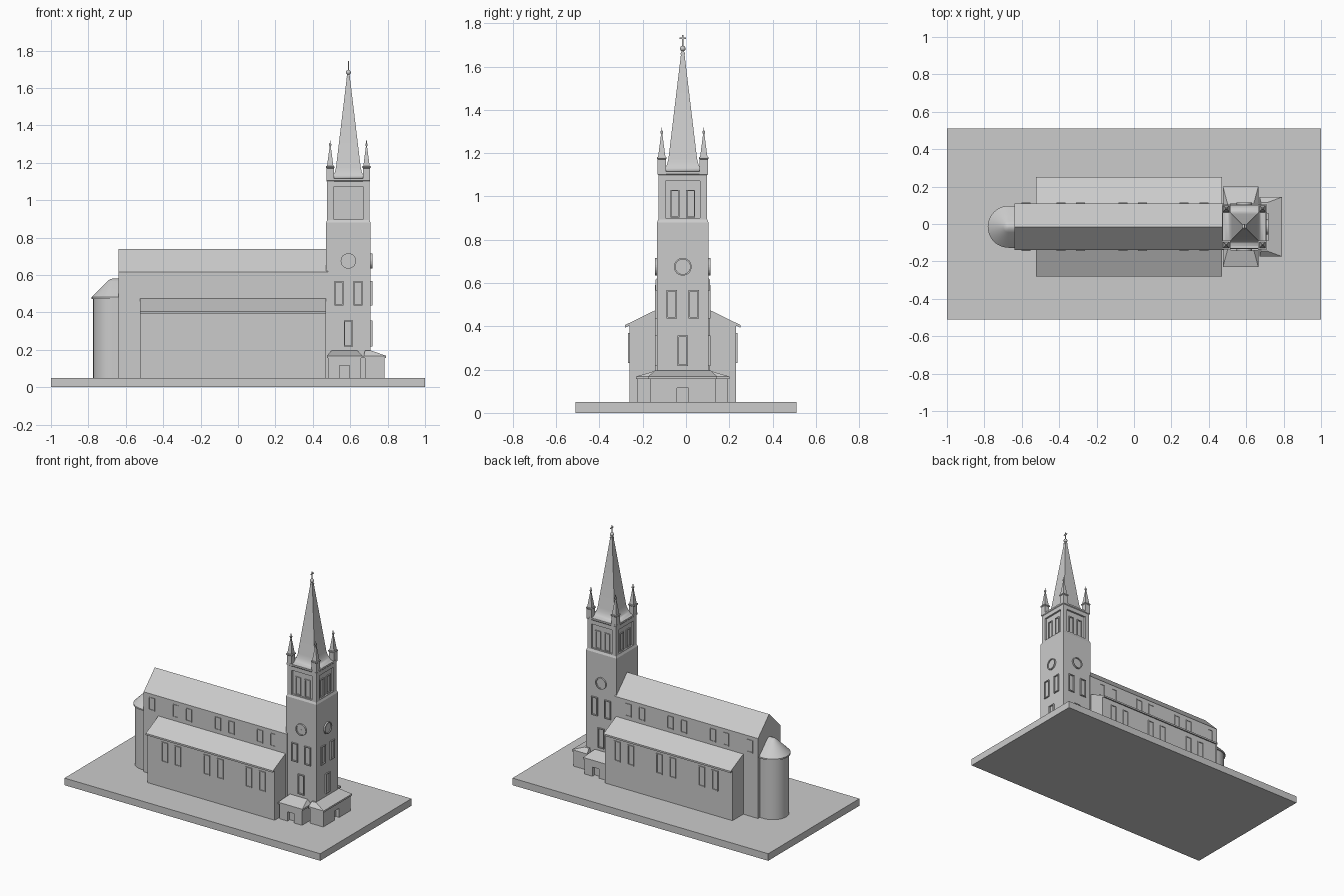
import bpy, bmesh, math
from mathutils import Vector

if "Cube" in bpy.data.objects:
    bpy.data.objects.remove(bpy.data.objects["Cube"])

YC = -0.015               # church axis
TX, TH = 0.59, 0.119      # tower centre and half width


def finish(name, bm, smooth=False):
    bmesh.ops.recalc_face_normals(bm, faces=bm.faces)
    me = bpy.data.meshes.new(name)
    bm.to_mesh(me)
    bm.free()
    ob = bpy.data.objects.new(name, me)
    bpy.context.collection.objects.link(ob)
    if smooth:
        bpy.ops.object.select_all(action='DESELECT')
        ob.select_set(True)
        bpy.context.view_layer.objects.active = ob
        bpy.ops.object.shade_smooth_by_angle(angle=math.radians(35))
    return ob


def loft(name, rings, smooth=False):
    """Closed solid through rings of equal point count."""
    bm = bmesh.new()
    vs = [[bm.verts.new(p) for p in r] for r in rings]
    n = len(rings[0])
    for a, b in zip(vs, vs[1:]):
        for i in range(n):
            bm.faces.new((a[i], a[(i + 1) % n], b[(i + 1) % n], b[i]))
    bm.faces.new(vs[0])
    bm.faces.new(vs[-1])
    return finish(name, bm, smooth)


def rect(x0, x1, y0, y1, z):
    return [(x0, y0, z), (x1, y0, z), (x1, y1, z), (x0, y1, z)]


def box(name, x0, x1, y0, y1, z0, z1):
    return loft(name, [rect(x0, x1, y0, y1, z0), rect(x0, x1, y0, y1, z1)])


def square_stack(name, cx, cy, profile, smooth=False):
    return loft(name, [rect(cx - h, cx + h, cy - h, cy + h, z) for h, z in profile], smooth)


def extrude_x(name, x0, x1, yz):
    return loft(name, [[(x, y, z) for y, z in yz] for x in (x0, x1)])


def on_wall(side, dist, cx=TX, cy=YC):
    """Maps (u, z, depth) onto a wall whose outward normal is side."""
    n = Vector((side[0], side[1], 0))
    t = Vector((abs(n.y), abs(n.x), 0))
    c = Vector((cx, cy, 0))
    return lambda u, z, d: c + n * (dist + d) + t * u + Vector((0, 0, z))


def ring(name, place, outer, inner, d0, d1):
    """Flat frame between two matching outlines."""
    bm = bmesh.new()
    loops = [[bm.verts.new(place(u, z, d)) for u, z in pts]
             for pts, d in ((outer, d0), (outer, d1), (inner, d1), (inner, d0))]
    n = len(outer)
    for k in range(4):
        a, b = loops[k], loops[(k + 1) % 4]
        for i in range(n):
            bm.faces.new((a[i], a[(i + 1) % n], b[(i + 1) % n], b[i]))
    return finish(name, bm)


def r2(u0, u1, z0, z1):
    return [(u0, z0), (u1, z0), (u1, z1), (u0, z1)]


def window(name, place, u, z0, z1, w=0.048, d=0.009, t=0.006):
    h = w / 2
    ring(name, place, r2(u - h, u + h, z0, z1),
         r2(u - h + t, u + h - t, z0 + t, z1 - t), -0.004, d)


FRONT, BACK, RIGHT, LEFT = (0, -1), (0, 1), (1, 0), (-1, 0)

# base slab
box("base", -1, 1, -0.51, 0.51, 0, 0.05)

# nave and side aisles
extrude_x("nave", -0.64, 0.48, [(YC + y, z) for y, z in
          ((-0.125, 0.05), (0.125, 0.05), (0.125, 0.615), (0, 0.74), (-0.125, 0.615))])
for s, side, tag in ((-1, FRONT, "front"), (1, BACK, "back")):
    extrude_x(tag + "_aisle", -0.525, 0.47, [(YC + s * y, z) for y, z in
              ((0.1, 0.05), (0.246, 0.05), (0.246, 0.403), (0.266, 0.394),
               (0.266, 0.406), (0.125, 0.475), (0.1, 0.475))])
    high, low = on_wall(side, 0.125, 0), on_wall(side, 0.246, 0)
    for x in (-0.577, -0.39, -0.287, -0.06, 0.045, 0.268, 0.373):
        window(tag + "_clerestory_window", high, x, 0.5, 0.59, d=0.004)
        if x > -0.5:
            window(tag + "_aisle_window", low, x, 0.23, 0.37, d=0.006)

# apse: round wall with conical roof running into the nave gable
def apse_ring(r, z):
    pts = [(-0.63, YC + r, z)]
    for i in range(25):
        a = math.pi / 2 + math.pi * i / 24
        pts.append((-0.67 + r * math.cos(a), YC + r * math.sin(a), z))
    return pts + [(-0.63, YC - r, z)]


loft("apse_wall", [apse_ring(0.104, 0.05), apse_ring(0.104, 0.48)], True)
loft("apse_roof", [apse_ring(r, z) for r, z in
     ((0.112, 0.472), (0.112, 0.482), (0.03, 0.565), (0.015, 0.577), (0.002, 0.58))], True)

# tower shaft and belfry core
square_stack("tower_shaft", TX, YC, [(TH, 0.05), (TH, 0.88), (0.113, 0.893)])
square_stack("belfry_core", TX, YC, [(0.1, 0.88), (0.1, 1.11)])
square_stack("tower_cornice", TX, YC, [(0.112, 1.098), (0.117, 1.104), (0.117, 1.115)])

# belfry panels with paired openings
for side in (FRONT, BACK, RIGHT, LEFT):
    wall = on_wall(side, 0.1)
    ring("belfry_panel", wall, r2(-0.113, 0.113, 0.89, 1.1),
         r2(-0.08, 0.08, 0.9, 1.07), -0.01, 0.013)
    for u in (-0.036, 0.036):
        window("belfry_window", wall, u, 0.902, 1.03, 0.042, 0.007)

# clock frames and shaft windows on the three free sides
def circle(r):
    return [(r * math.cos(math.tau * i / 32), 0.675 + r * math.sin(math.tau * i / 32))
            for i in range(32)]


for side in (FRONT, BACK, RIGHT):
    wall = on_wall(side, TH)
    ring("clock_frame", wall, circle(0.041), circle(0.034), -0.004, 0.01)
    ring("clock_face", wall, circle(0.035), circle(0.001), -0.004, 0.003)
    for u in (-0.051, 0.051):
        window("tower_pair_window", wall, u, 0.437, 0.567)
    window("tower_low_window", wall, 0, 0.217, 0.357)

# corner pinnacles
for sx in (-1, 1):
    for sy in (-1, 1):
        square_stack("pinnacle", TX + sx * 0.097, YC + sy * 0.097,
                     [(0.019, 1.1), (0.019, 1.17), (0.023, 1.174), (0.023, 1.181),
                      (0.017, 1.182), (0.003, 1.288), (0.006, 1.294),
                      (0.006, 1.301), (0.002, 1.305), (0.002, 1.318)])

# spire with flared foot
square_stack("spire", TX, YC,
             [(0.108, 1.113), (0.09, 1.12), (0.08, 1.132), (0.072, 1.15),
              (0.066, 1.175), (0.006, 1.675)], True)

# finial ball and cross
bm = bmesh.new()
bmesh.ops.create_uvsphere(bm, u_segments=16, v_segments=10, radius=0.013)
bmesh.ops.translate(bm, verts=bm.verts, vec=(TX, YC, 1.683))
finish("finial_ball", bm, True)
square_stack("finial_collar", TX, YC, [(0.01, 1.656), (0.01, 1.662)])
box("cross_post", TX - 0.003, TX + 0.003, YC - 0.003, YC + 0.003, 1.69, 1.745)
box("cross_arm", TX - 0.003, TX + 0.003, YC - 0.016, YC + 0.016, 1.727, 1.733)


# porches: U-shaped doorway wall, body behind it, hipped lean-to roof
def porch(name, place, half, depth, top_half, back):
    d = depth - 0.025
    u_shape = [(-half, 0.05), (-0.026, 0.05), (-0.026, 0.115), (0.026, 0.115),
               (0.026, 0.05), (half, 0.05), (half, 0.158), (-half, 0.158)]
    slab = lambda h, z, a, b: [place(-h, z, a), place(h, z, a), place(h, z, b), place(-h, z, b)]
    loft(name + "_doorway", [[place(u, z, e) for u, z in u_shape] for e in (d, depth)])
    loft(name + "_body", [slab(half, z, back, d) for z in (0.05, 0.158)])
    e = 0.007
    loft(name + "_roof", [slab(half + e, 0.156, back - e, depth + e),
                          slab(half + e, 0.168, back - e, depth + e),
                          slab(top_half, 0.195, back, 0.005)])


porch("front_porch", on_wall(FRONT, TH, 0.57), 0.088, 0.09, 0.07, -0.02)
porch("back_porch", on_wall(BACK, TH, 0.57), 0.088, 0.09, 0.07, -0.02)
porch("entrance_porch", on_wall(RIGHT, TH), 0.152, 0.075, 0.13, -0.03)
